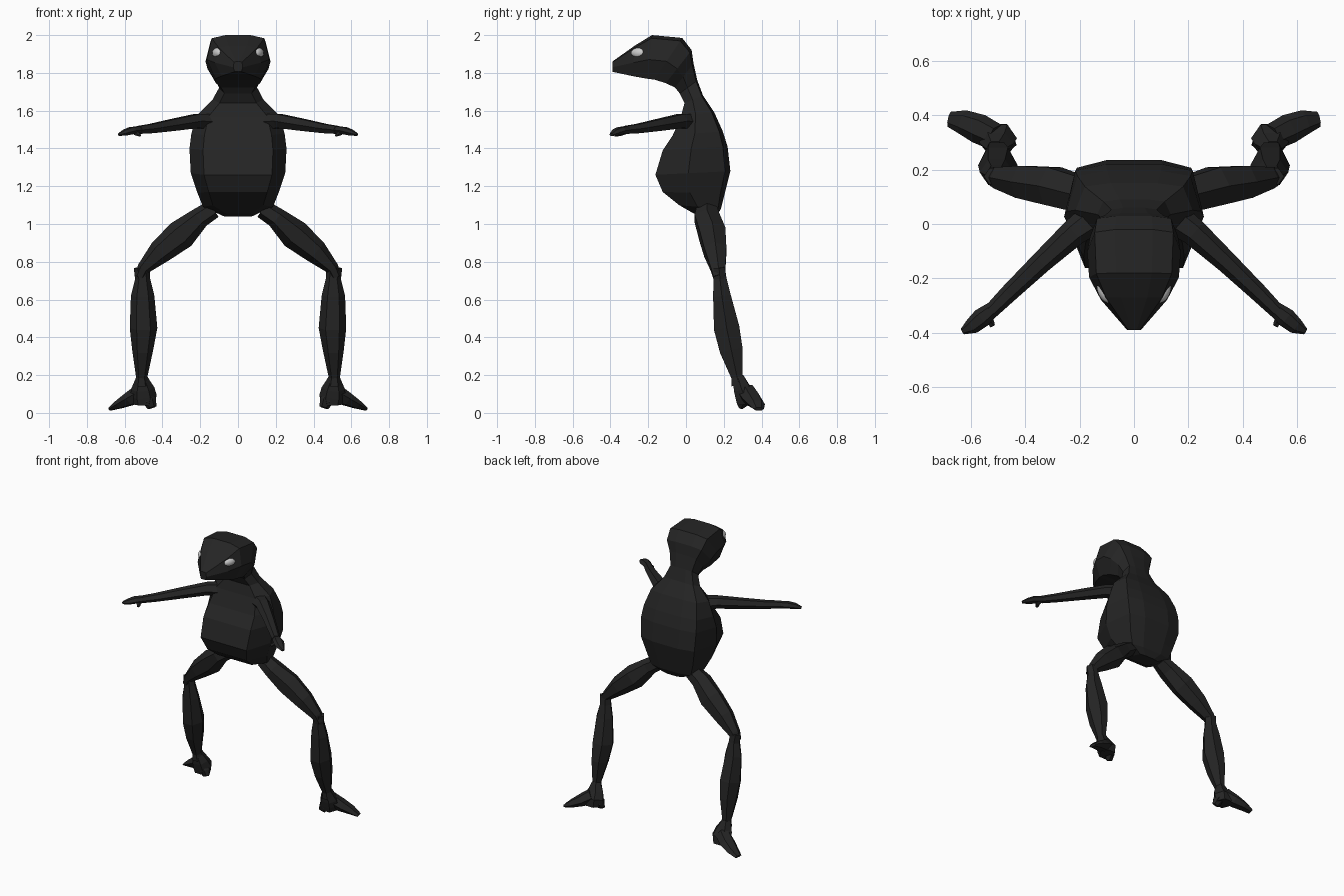
import bpy, bmesh, math
from mathutils import Vector, Matrix

skin = bpy.data.materials.new("dark_skin")
skin.diffuse_color = (0.018, 0.018, 0.018, 1)


def loft(name, rings, mirror=False):
    """Skin a list of equal-sized point rings and cap both ends."""
    bm = bmesh.new()
    rows = [[bm.verts.new(p) for p in r] for r in rings]
    n = len(rows[0])
    for a, b in zip(rows, rows[1:]):
        for i in range(n):
            j = (i + 1) % n
            bm.faces.new((a[i], a[j], b[j], b[i]))
    bm.faces.new(rows[0])
    bm.faces.new(rows[-1])
    bmesh.ops.recalc_face_normals(bm, faces=bm.faces)
    me = bpy.data.meshes.new(name)
    bm.to_mesh(me)
    bm.free()
    me.materials.append(skin)
    ob = bpy.data.objects.new(name, me)
    bpy.context.collection.objects.link(ob)
    if mirror:
        ob.modifiers.new("mirror", 'MIRROR').use_mirror_merge = False
    return ob


def limb(name, path, ref, n=6):
    """Mirrored tube; path rows are x, y, z, radius across, radius along ref."""
    pts = [Vector(p[:3]) for p in path]
    rings = []
    for i, p in enumerate(path):
        t = (pts[min(i + 1, len(pts) - 1)] - pts[max(i - 1, 0)]).normalized()
        u = t.cross(Vector(ref)).normalized()
        v = u.cross(t)
        rings.append([pts[i] + u * p[3] * math.cos(a) + v * p[4] * math.sin(a)
                      for a in (2 * math.pi * k / n for k in range(n))])
    return loft(name, rings, True)


# Torso, neck and head: belly-side y, z, back-side y, z, half width
spine = [
    (.04, 1.055, .16, 1.04, .09),
    (-.04, 1.10, .185, 1.08, .185),
    (-.13, 1.17, .205, 1.16, .215),
    (-.17, 1.26, .235, 1.28, .25),
    (-.13, 1.39, .22, 1.41, .257),
    (-.075, 1.47, .195, 1.49, .247),
    (-.03, 1.57, .15, 1.59, .215),
    (-.01, 1.64, .09, 1.68, .135),
    (-.035, 1.69, .06, 1.76, .10),
    (-.06, 1.72, .04, 1.85, .125),
    (-.11, 1.742, .03, 1.92, .162),
    (-.17, 1.76, -.02, 1.985, .172),
    (-.21, 1.765, -.18, 2.0, .165),
    (-.285, 1.78, -.27, 1.945, .122),
    (-.39, 1.805, -.39, 1.86, .025),
]
half = [(.72, .02), (1, .45), (.84, .93), (.4, 1)]
section = half + [(-x, t) for x, t in reversed(half)]
loft("body_and_head", [
    [(x * w, fy + (by - fy) * t, fz + (bz - fz) * t) for x, t in section]
    for fy, fz, by, bz, w in spine])

# Arms
limb("arms", [
    (.15, .02, 1.54, .06, .05), (.22, -.03, 1.545, .05, .042),
    (.34, -.14, 1.525, .04, .036), (.46, -.255, 1.505, .033, .028),
    (.525, -.32, 1.498, .028, .024)], (0, 0, 1))

# Hands with a broad finger and a short thumb
limb("fingers", [
    (.51, -.305, 1.498, .026, .022), (.56, -.345, 1.495, .036, .022),
    (.595, -.375, 1.485, .03, .018), (.63, -.395, 1.473, .012, .008)], (0, 0, 1))
limb("thumbs", [
    (.53, -.315, 1.492, .018, .016), (.535, -.35, 1.478, .018, .013),
    (.52, -.375, 1.468, .01, .006)], (0, 0, 1), 5)

# Legs
limb("thighs", [
    (.13, .11, 1.08, .05, .06), (.20, .11, 1.035, .055, .075),
    (.30, .14, .945, .08, .08), (.41, .155, .855, .065, .068),
    (.50, .17, .765, .035, .045), (.52, .175, .72, .03, .035)], (0, 1, 0))
limb("shins", [
    (.51, .175, .77, .042, .035), (.505, .18, .71, .04, .04),
    (.505, .19, .62, .062, .054), (.50, .215, .45, .073, .078),
    (.505, .24, .33, .055, .07), (.51, .27, .19, .03, .035),
    (.51, .28, .15, .04, .045)], (0, 1, 0))

# Feet: heel block, long outer toe, short inner toe
limb("feet", [
    (.51, .275, .19, .03, .034), (.505, .295, .13, .062, .05),
    (.50, .315, .09, .07, .062), (.50, .32, .045, .055, .055)], (0, 1, 0))
limb("outer_toes", [
    (.51, .32, .11, .05, .05), (.57, .35, .075, .055, .04),
    (.63, .375, .045, .045, .026), (.68, .385, .02, .028, .01)], (0, 0, 1))
limb("inner_toes", [
    (.50, .31, .10, .045, .045), (.465, .30, .06, .035, .04),
    (.455, .29, .028, .025, .012)], (0, 1, 0))

# Eyes
for side, label in ((1, "left"), (-1, "right")):
    bpy.ops.mesh.primitive_uv_sphere_add(segments=16, ring_count=10, radius=1,
                                         location=(side * .108, -.25, 1.905))
    eye = bpy.context.object
    eye.name = label + "_eye"
    eye.scale = (.024, .043, .028)
    eye.rotation_euler = (0, 0, side * math.radians(-25))
    bpy.ops.object.shade_smooth()
